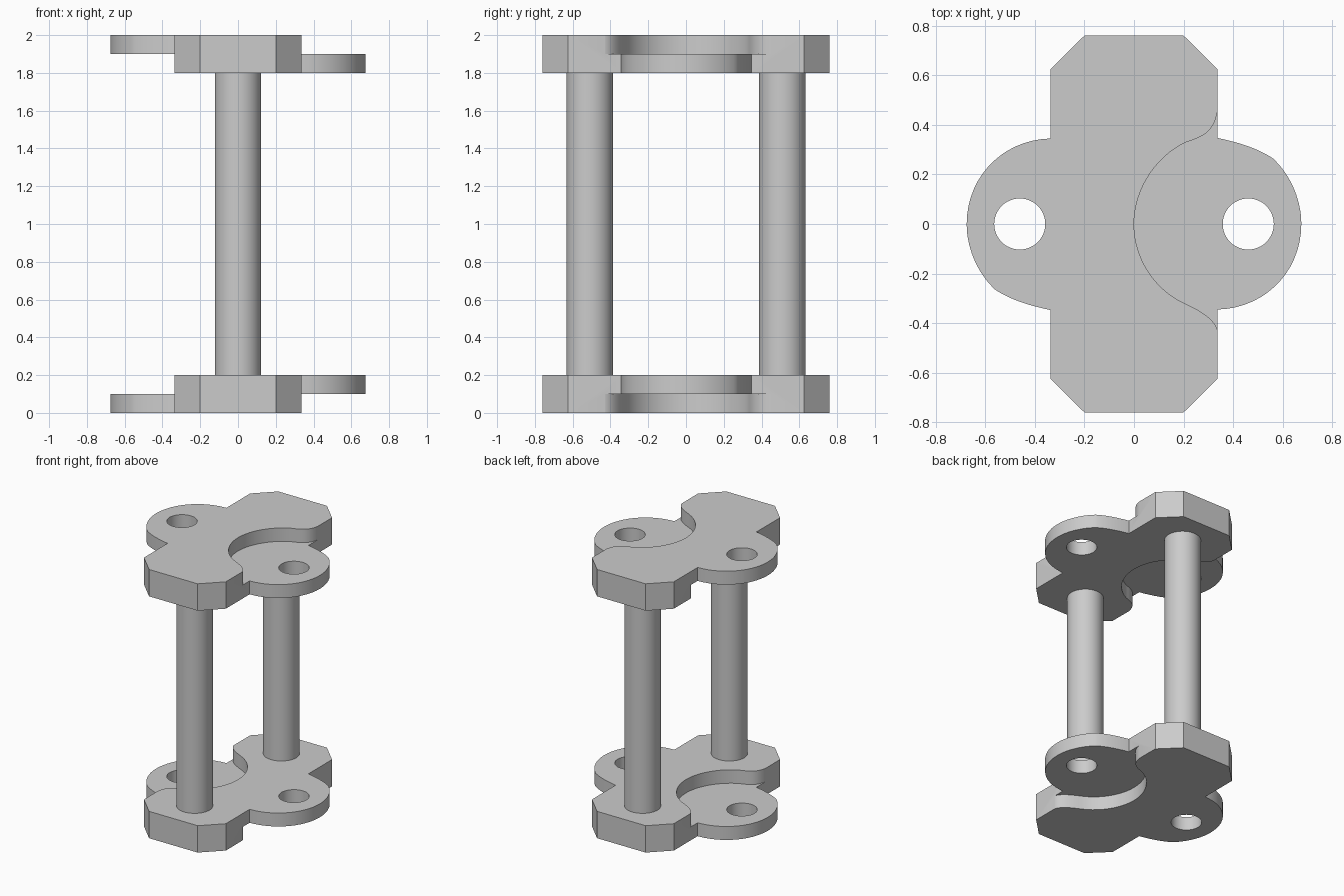
import bpy
import bmesh
from mathutils import Vector
from mathutils.geometry import interpolate_bezier

if "Cube" in bpy.data.objects:
    bpy.data.objects.remove(bpy.data.objects["Cube"])

grey = bpy.data.materials.new("plain grey")
grey.use_nodes = True
colour = (0.6, 0.6, 0.6, 1)
grey.diffuse_color = colour
grey.node_tree.nodes["Principled BSDF"].inputs["Base Color"].default_value = colour


def spline(*segments, steps=16):
    """Chain bezier segments, each given as knot, handle, handle, knot."""
    points = []
    for segment in segments:
        part = interpolate_bezier(*[Vector(p) for p in segment], steps)
        points += [(p.x, p.y) for p in (part[1:] if points else part)]
    return points


def turned(points):
    return [(-x, -y) for x, y in points]


def finish(bm, name):
    bmesh.ops.recalc_face_normals(bm, faces=bm.faces)
    mesh = bpy.data.meshes.new(name)
    bm.to_mesh(mesh)
    bm.free()
    mesh.materials.append(grey)
    obj = bpy.data.objects.new(name, mesh)
    bpy.context.collection.objects.link(obj)
    return obj


def prism(name, outline, low, high):
    bm = bmesh.new()
    face = bm.faces.new([bm.verts.new((x, y, low)) for x, y in outline])
    top = bmesh.ops.extrude_face_region(bm, geom=[face])["geom"]
    verts = [v for v in top if isinstance(v, bmesh.types.BMVert)]
    bmesh.ops.translate(bm, verts=verts, vec=(0, 0, high - low))
    return finish(bm, name)


def rod(name, x, y, radius, low, high):
    bm = bmesh.new()
    bmesh.ops.create_cone(bm, cap_ends=True, segments=48, radius1=radius,
                          radius2=radius, depth=high - low)
    bmesh.ops.translate(bm, verts=bm.verts, vec=(x, y, (low + high) / 2))
    return finish(bm, name)


def cut(obj, cutters):
    """Subtract the cutters, bake the result and drop the cutters."""
    for cutter in cutters:
        cutter.hide_render = True
        mod = obj.modifiers.new("cut", "BOOLEAN")
        mod.operation = "DIFFERENCE"
        mod.solver = "EXACT"
        mod.object = cutter
    graph = bpy.context.evaluated_depsgraph_get()
    mesh = bpy.data.meshes.new_from_object(obj.evaluated_get(graph))
    obj.modifiers.clear()
    obj.data = mesh
    for cutter in cutters:
        bpy.data.objects.remove(cutter)


def smooth(obj):
    bpy.ops.object.select_all(action="DESELECT")
    obj.select_set(True)
    bpy.context.view_layer.objects.active = obj
    bpy.ops.object.shade_smooth_by_angle()


# Half outline of a link plate: chamfered ends with a rounded tongue between
tongue = spline(
    ((0.337, 0.347), (0.42, 0.33), (0.5, 0.305), (0.56, 0.265)),
    ((0.56, 0.265), (0.63, 0.2), (0.675, 0.1), (0.675, 0)),
    ((0.675, 0), (0.675, -0.19), (0.53, -0.34), (0.337, -0.345)))
half = [(0.2, 0.76), (0.337, 0.625)] + tongue + [(0.337, -0.625), (0.2, -0.76)]
plate_outline = half + turned(half)

# Recess that clears the tongue of a neighbouring link
recess = spline(
    ((0.341, 0.5), (0.337, 0.38), (0.29, 0.355), (0.21, 0.33)),
    ((0.21, 0.33), (0.09, 0.275), (0, 0.14), (0, 0)),
    ((0, 0), (0, -0.14), (0.085, -0.265), (0.2, -0.318)),
    ((0.2, -0.318), (0.28, -0.355), (0.337, -0.39), (0.341, -0.45)))
recess += [(0.8, -0.45), (0.8, 0.5)]

# Link plates, mirrored top to bottom, with half-depth recesses and pin holes
for name, middle, side in (("top_plate", 1.9, 1), ("bottom_plate", 0.1, -1)):
    plate = prism(name, plate_outline, middle - 0.1, middle + 0.1)
    cutters = []
    for outline, way in ((recess, side), (turned(recess), -side)):
        low, high = sorted((middle, middle + 0.2 * way))
        cutters.append(prism("recess_cutter", outline, low, high))
    for x in (-0.461, 0.461):
        cutters.append(rod("hole_cutter", x, 0, 0.103, middle - 0.3, middle + 0.3))
    cut(plate, cutters)
    smooth(plate)

# Pillars joining the plates
for name, y in (("front_pillar", -0.51), ("back_pillar", 0.51)):
    smooth(rod(name, 0, y, 0.123, 0.19, 1.81))
